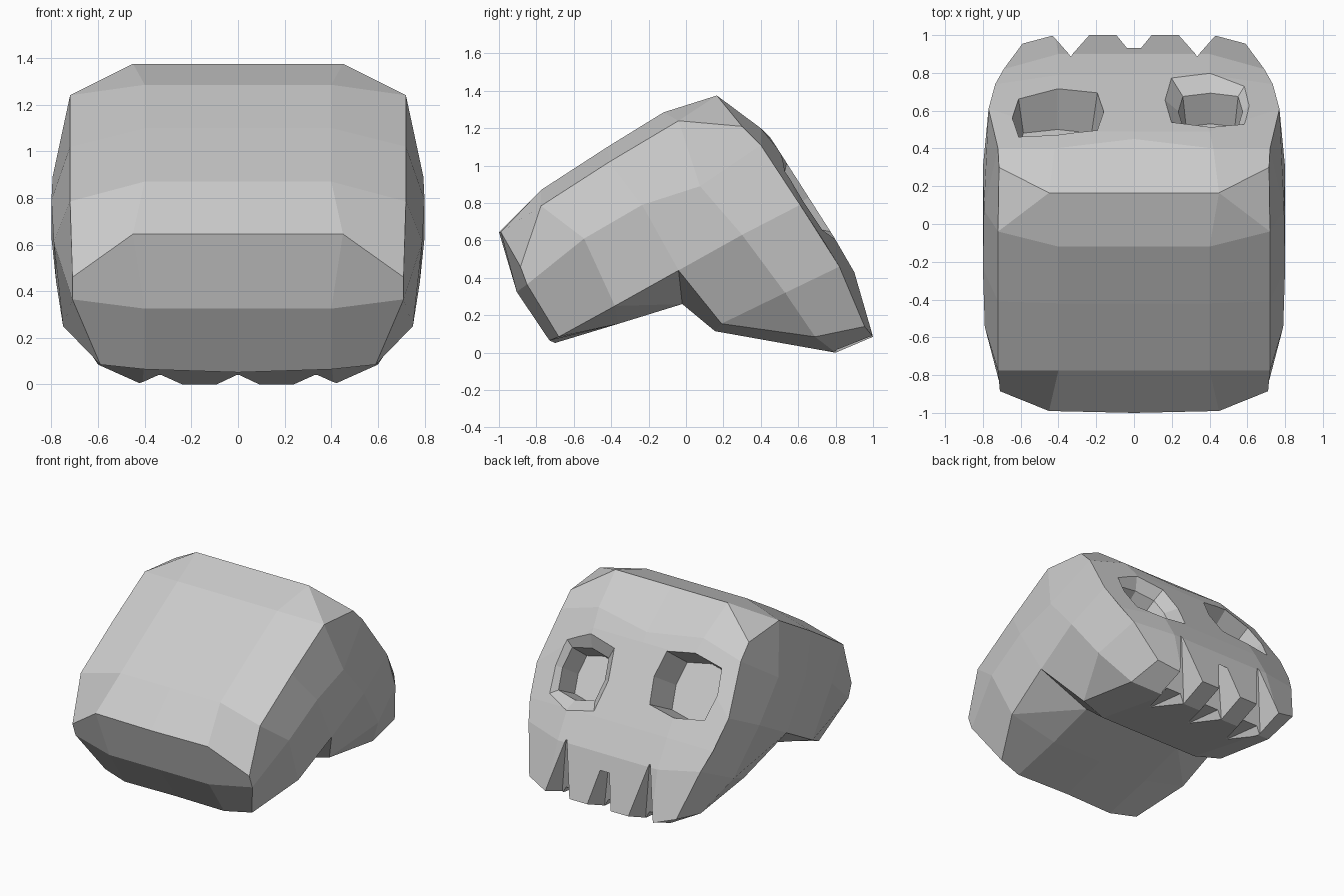
import bpy, bmesh
from mathutils import Vector, Matrix

if "Cube" in bpy.data.objects:
    bpy.data.objects.remove(bpy.data.objects["Cube"])

# Side profiles as (x, y, z), clockwise from the back edge:
# inner = where the flat middle ends, edge = rounded shoulder of the skull
inner = [(.45, -.99, .645), (.4, -.775, .87), (.4, -.42, 1.10), (.4, -.12, 1.285),
         (.45, .165, 1.375), (.42, .40, 1.20), (.4, .49, 1.09), (.4, .79, .62),
         (.4, .90, .43), (.42, 1, .085), (.41, .80, 0), (.4, .155, .115),
         (.4, -.02, .26), (.4, -.36, .155), (.4, -.73, .065), (.4, -.905, .325)]
edge = [(.71, -.885, .46), (.72, -.775, .785), (.72, -.41, 1.02), (.72, -.04, 1.24),
        (.715, .30, 1.21), (.72, .40, 1.11), (.77, .61, .79), (.735, .74, .59),
        (.69, .82, .46), (.59, .955, .14), (.60, .69, .085), (.60, .19, .155),
        (.78, -.04, .44), (.75, -.38, .25), (.59, -.68, .085), (.71, -.85, .365)]
# Middle line: the inner profile at x = 0, bowed slightly
centre = [(0, y, z) for x, y, z in inner]
centre[0], centre[5], centre[14] = (0, -1, .645), (0, .45, 1.15), (0, -.70, .052)
# Points inside the side wall, and its faces (numbers index the edge profile)
wall = {'p': (.79, -.545, .61), 'q': (.80, -.235, .79), 'r': (.795, .075, .89),
        's': (.80, .30, .63), 't': (.755, .53, .32)}
wall_faces = [(15, 0, 1, 'p'), (1, 2, 'q', 'p'), (2, 3, 'r', 'q'), (3, 4, 5, 'r'),
              ('r', 5, 6, 's'), ('s', 6, 7, 8, 't'), ('t', 8, 9, 10), (15, 'p', 13, 14),
              ('p', 'q', 12, 13), ('q', 'r', 's', 12), (12, 's', 't', 11), ('t', 10, 11)]


def make_object(name, bm):
    bmesh.ops.recalc_face_normals(bm, faces=bm.faces)
    mesh = bpy.data.meshes.new(name)
    bm.to_mesh(mesh)
    bm.free()
    ob = bpy.data.objects.new(name, mesh)
    bpy.context.collection.objects.link(ob)
    return ob


def bridge(bm, a, b, splits=None):
    """Join two closed loops; splits tells which quads get a chosen diagonal."""
    n = len(a)
    for i in range(n):
        j = (i + 1) % n
        way = (splits or {}).get(i)
        if way == 'next':
            bm.faces.new((a[i], a[j], b[i]))
            bm.faces.new((a[j], b[j], b[i]))
        elif way == 'same':
            bm.faces.new((a[i], a[j], b[j]))
            bm.faces.new((a[i], b[j], b[i]))
        else:
            bm.faces.new((a[i], a[j], b[j], b[i]))


# Skull: one half built outward from the middle line, and its mirror image
bm = bmesh.new()
for s in (1, -1):
    loops = [[bm.verts.new((x * s, y, z)) for x, y, z in ring]
             for ring in (centre, inner, edge)]
    bridge(bm, loops[0], loops[1])
    bridge(bm, loops[1], loops[2], {3: 'next', 12: 'same'})
    pts = dict(enumerate(loops[2]))
    pts.update({k: bm.verts.new((x * s, y, z)) for k, (x, y, z) in wall.items()})
    for f in wall_faces:
        bm.faces.new([pts[k] for k in f])
bmesh.ops.remove_doubles(bm, verts=bm.verts, dist=.0005)
skull = make_object("skull", bm)


# Eye sockets: eight-sided hollows sunk along the face normal
def socket(name, at, steps):
    n, up = Vector((0, .843, .538)), Vector((0, -.538, .843))
    m = Matrix((Vector((1, 0, 0)), up, n)).transposed().to_4x4()
    m.translation = at
    shape = [(1, 0), (.86, .82), (0, 1), (-.86, .82), (-1, 0), (-.86, -.82), (0, -1), (.86, -.82)]
    bm = bmesh.new()
    rings = [[bm.verts.new(m @ Vector((x * w, y * h, d))) for x, y in shape]
             for w, h, d in steps]
    for a, b in zip(rings, rings[1:]):
        bridge(bm, a, b)
    bm.faces.new(rings[0])
    bm.faces.new(rings[-1])
    return make_object(name, bm)


cutters = [
    socket("left_eye_cutter", (-.405, .595, .925),
           [(.245, .225, .15), (.245, .225, 0), (.21, .20, -.24)]),
    socket("right_eye_cutter", (.405, .655, .83),
           [(.30, .31, .08), (.24, .265, 0), (.17, .18, -.07), (.15, .16, -.25)]),
]


# Tooth gaps: V grooves down the face and back along the underside
def hull(name, pts):
    bm = bmesh.new()
    for p in pts:
        bm.verts.new(p)
    bmesh.ops.convex_hull(bm, input=bm.verts)
    return make_object(name, bm)


for x, half, depth in ((-.335, .1, .895), (0, .095, .868), (.335, .1, .895)):
    low = (x, depth, .055)
    face, under = [(x, depth, .47), low], [low, (x, .55, .04)]
    for s in (-half, half):
        face += [(x + s, 1.03, .09), (x + s, .80, -.005), (x + s * 1.1, 1.1, -.1)]
        under += [(x + s, .80, -.005), (x + s, .99, .07), (x + s * 1.1, .85, -.1)]
    cutters += [hull("tooth_gap_cutter", face), hull("tooth_gap_cutter", under)]

# Cut everything out, then bake the result and remove the cutters
for c in cutters:
    c.hide_render = True
    mod = skull.modifiers.new("cut", 'BOOLEAN')
    mod.operation, mod.solver, mod.object = 'DIFFERENCE', 'EXACT', c
result = bpy.data.meshes.new_from_object(
    skull.evaluated_get(bpy.context.evaluated_depsgraph_get()))
skull.modifiers.clear()
skull.data = result
for c in cutters:
    bpy.data.objects.remove(c)
